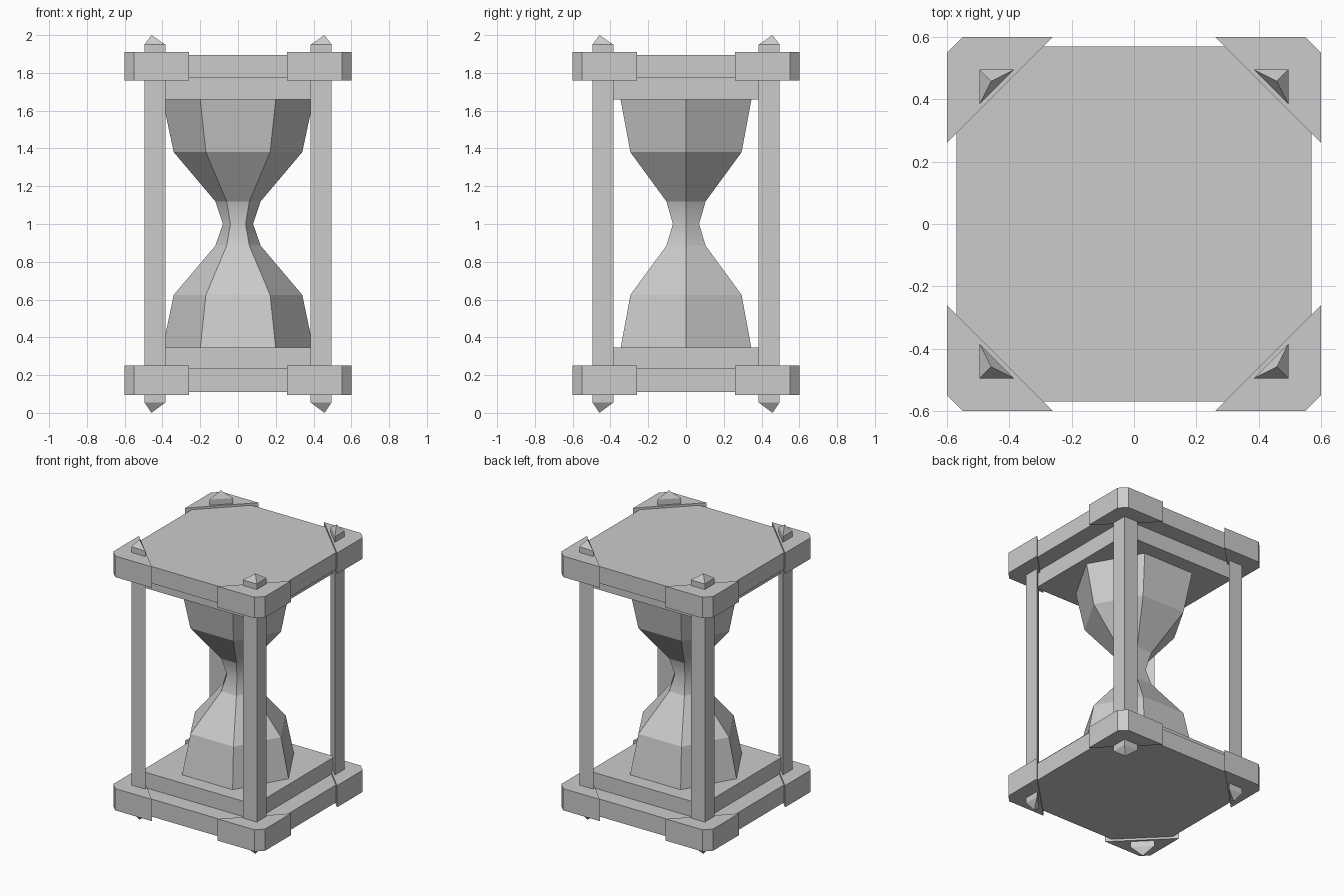
import bpy, bmesh, math

if "Cube" in bpy.data.objects:
    bpy.data.objects.remove(bpy.data.objects["Cube"], do_unlink=True)

# One plain grey material
grey = bpy.data.materials.new("plain_grey")
grey.use_nodes = True
tone = (0.6, 0.6, 0.6, 1)
grey.diffuse_color = tone
grey.node_tree.nodes["Principled BSDF"].inputs["Base Color"].default_value = tone


def finish(name, bm):
    bmesh.ops.recalc_face_normals(bm, faces=bm.faces)
    mesh = bpy.data.meshes.new(name)
    bm.to_mesh(mesh)
    bm.free()
    mesh.materials.append(grey)
    obj = bpy.data.objects.new(name, mesh)
    bpy.context.collection.objects.link(obj)
    return obj


def loft(name, rings, tips=None, smooth_bands=()):
    """Skin stacked outlines; close the ends with caps or with pointed tips."""
    bm = bmesh.new()
    loops = [[bm.verts.new(p) for p in ring] for ring in rings]
    n = len(loops[0])
    for band, (a, b) in enumerate(zip(loops, loops[1:])):
        for i in range(n):
            j = (i + 1) % n
            face = bm.faces.new((a[i], a[j], b[j], b[i]))
            face.smooth = band in smooth_bands
            # Keep the upright corners crisp
            bm.edges.get((a[i], b[i])).smooth = False
    for k, end in enumerate((loops[0], loops[-1])):
        if tips:
            tip = bm.verts.new(tips[k])
            for i in range(n):
                bm.faces.new((end[i], end[(i + 1) % n], tip))
        else:
            bm.faces.new(end)
    return finish(name, bm)


def prism(name, outline, z0, z1, tips=None):
    return loft(name, [[(x, y, z) for x, y in outline] for z in (z0, z1)], tips)


def square(h):
    return [(-h, -h), (h, -h), (h, h), (-h, h)]


# Six-sided glass with a softly shaded neck
profile = [(0.40, 0.34), (0.34, 0.625), (0.12, 0.885), (0.08, 1.0),
           (0.12, 1.12), (0.34, 1.38), (0.40, 1.66)]
loft("glass", [[(r * math.cos(k * math.pi / 3), r * math.sin(k * math.pi / 3), z)
                for k in range(6)] for r, z in profile], smooth_bands=(2, 3))

# Square plates and the stepped plinths that hold the glass
for level, plate, plinth in (("lower", (0.11, 0.235), (0.22, 0.345)),
                             ("upper", (1.775, 1.895), (1.66, 1.79))):
    prism(level + "_plate", square(0.57), *plate)
    prism(level + "_plinth", square(0.45), *plinth)

# Corner brackets and three-sided posts with pointed ends
bracket = [(0.26, 0.6), (0.55, 0.6), (0.6, 0.55), (0.6, 0.26)]
post = [(0.385, 0.495), (0.495, 0.495), (0.495, 0.385)]
for side, sx in (("left", 1), ("right", -1)):
    for end, sy in (("front", -1), ("back", 1)):
        corner = f"{end}_{side}"
        flip = lambda pts: [(x * sx, y * sy) for x, y in pts]
        prism(corner + "_post", flip(post), 0.055, 1.95,
              [(0.458 * sx, 0.458 * sy, z) for z in (0, 2)])
        for level, z0, z1 in (("lower", 0.095, 0.25), ("upper", 1.76, 1.91)):
            prism(f"{corner}_{level}_bracket", flip(bracket), z0, z1)
